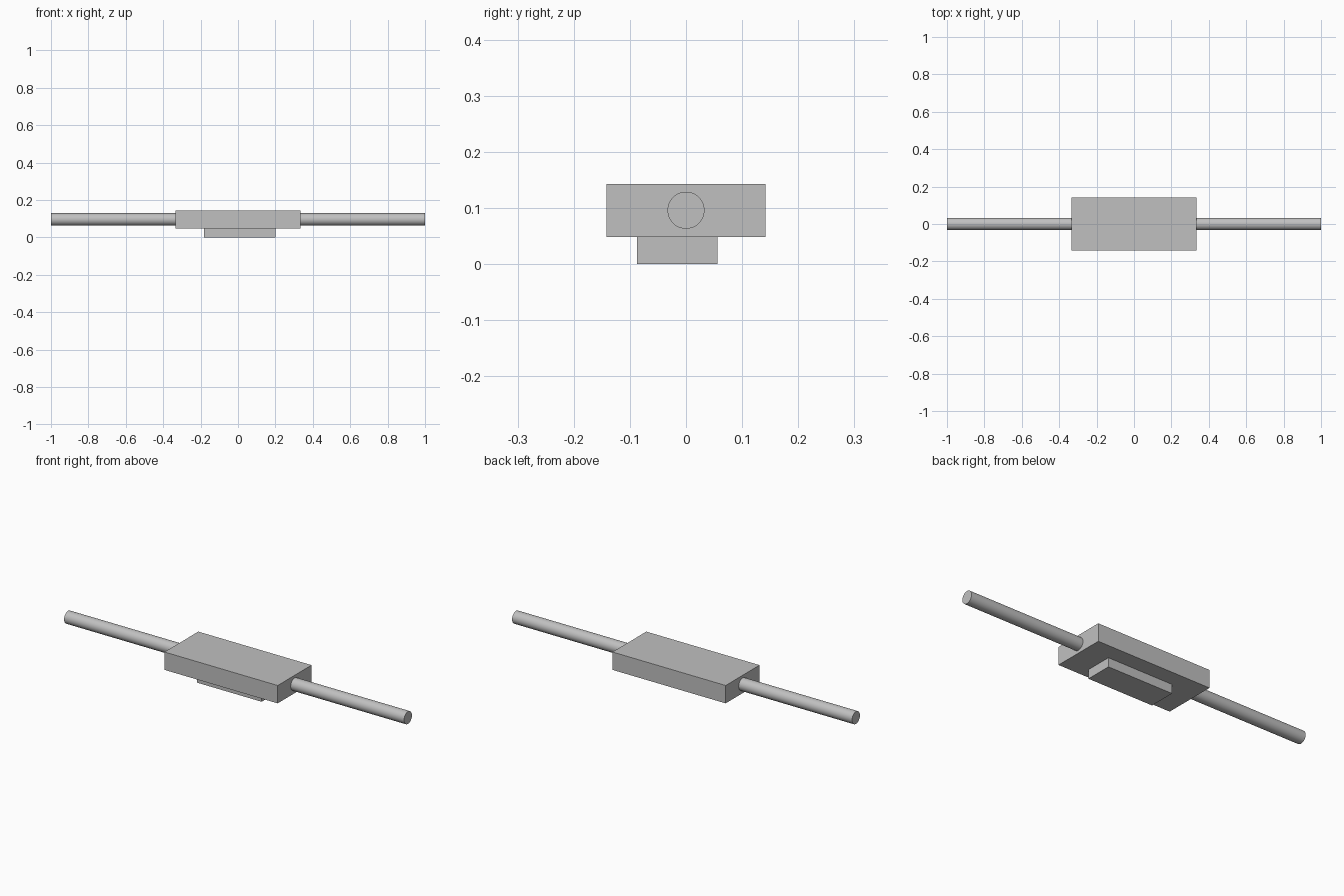
import bpy
import math

if "Cube" in bpy.data.objects:
    bpy.data.objects.remove(bpy.data.objects["Cube"], do_unlink=True)

# Single grey material
grey = bpy.data.materials.new("plain_grey")
grey.use_nodes = True
colour = (0.53, 0.53, 0.53, 1)
grey.diffuse_color = colour
grey.node_tree.nodes["Principled BSDF"].inputs["Base Color"].default_value = colour


def box(name, low, high):
    centre = [(a + b) / 2 for a, b in zip(low, high)]
    bpy.ops.mesh.primitive_cube_add(size=1, location=centre)
    obj = bpy.context.object
    obj.name = name
    obj.scale = [b - a for a, b in zip(low, high)]
    bpy.ops.object.transform_apply(location=False, rotation=False, scale=True)
    obj.data.materials.append(grey)


def rod(name, start, end, radius, z):
    bpy.ops.mesh.primitive_cylinder_add(
        vertices=48, radius=radius, depth=end - start,
        location=((start + end) / 2, 0, z), rotation=(0, math.pi / 2, 0))
    obj = bpy.context.object
    obj.name = name
    obj.data.materials.append(grey)
    bpy.ops.object.shade_smooth_by_angle(angle=math.radians(30))


# Central block and the offset pad beneath it
box("body", (-0.333, -0.142, 0.048), (0.333, 0.142, 0.143))
box("base_pad", (-0.181, -0.087, 0), (0.2, 0.056, 0.048))

# Round rods projecting from both ends
rod("left_rod", 0.333, 1, 0.033, 0.096)
rod("right_rod", -1, -0.333, 0.033, 0.096)
